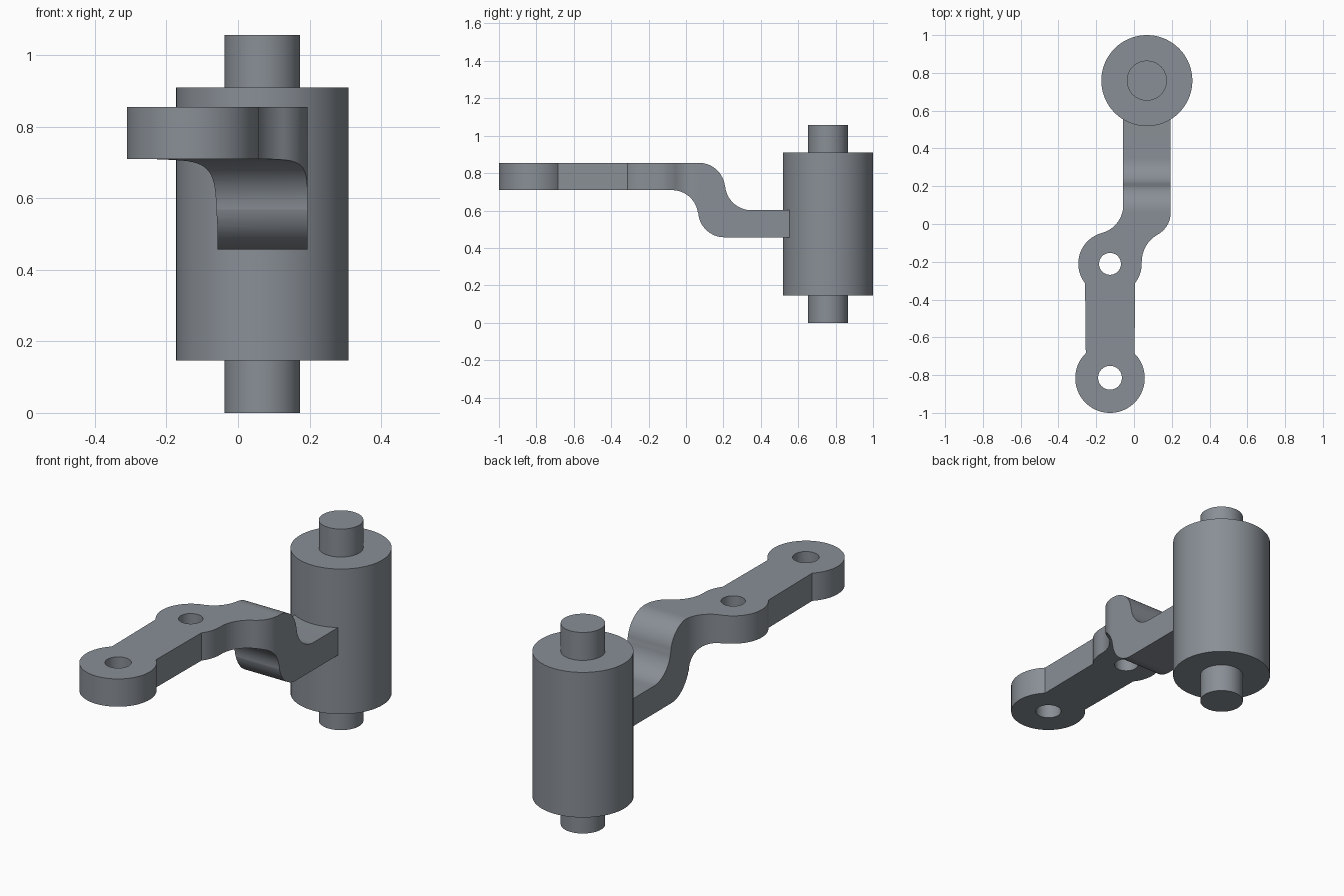
import bpy, bmesh
from math import radians, cos, sin
from mathutils import Vector

if "Cube" in bpy.data.objects:
    bpy.data.objects.remove(bpy.data.objects["Cube"])


def arc(cx, cy, r, a0, a1, n=16):
    return [(cx + r * cos(radians(a0 + (a1 - a0) * i / n)),
             cy + r * sin(radians(a0 + (a1 - a0) * i / n))) for i in range(n + 1)]


def add_object(name, bm):
    bmesh.ops.remove_doubles(bm, verts=bm.verts, dist=1e-4)
    bmesh.ops.recalc_face_normals(bm, faces=bm.faces)
    mesh = bpy.data.meshes.new(name)
    bm.to_mesh(mesh)
    bm.free()
    ob = bpy.data.objects.new(name, mesh)
    bpy.context.collection.objects.link(ob)
    return ob


def prism(name, points, place, direction):
    """Extrude a flat outline; place maps 2D points into 3D."""
    bm = bmesh.new()
    face = bm.faces.new([bm.verts.new(place(*p)) for p in points])
    ext = bmesh.ops.extrude_face_region(bm, geom=[face])
    verts = [v for v in ext["geom"] if isinstance(v, bmesh.types.BMVert)]
    bmesh.ops.translate(bm, verts=verts, vec=Vector(direction))
    # close the starting end
    rim = [e for e in bm.edges if e.is_boundary]
    if rim:
        bmesh.ops.holes_fill(bm, edges=rim)
    return add_object(name, bm)


def boolean(ob, cutter, operation):
    cutter.hide_render = True
    mod = ob.modifiers.new("cut", 'BOOLEAN')
    mod.operation, mod.object, mod.solver = operation, cutter, 'EXACT'
    bpy.context.view_layer.objects.active = ob
    bpy.ops.object.modifier_apply(modifier=mod.name)
    bpy.data.objects.remove(cutter)


steel = bpy.data.materials.new("dark_steel")
steel.diffuse_color = (0.25, 0.275, 0.305, 1)
steel.use_nodes = True
steel.node_tree.nodes["Principled BSDF"].inputs["Base Color"].default_value = steel.diffuse_color


def finish(ob):
    ob.data.materials.clear()
    ob.data.materials.append(steel)
    bpy.ops.object.select_all(action='DESELECT')
    ob.select_set(True)
    bpy.context.view_layer.objects.active = ob
    bpy.ops.object.shade_smooth_by_angle(angle=radians(25))


# Bracket arm: stepped side profile, trimmed by the plan outline
side = ([(-1.1, 0.855)]
        + arc(0.069, 0.715, 0.14, 90, 6)
        + arc(0.349, 0.742, 0.14, 187, 270)
        + [(0.58, 0.602), (0.58, 0.457)]
        + arc(0.205, 0.597, 0.14, 270, 180)
        + arc(-0.075, 0.569, 0.14, 0, 90)
        + [(-1.1, 0.709)])
arm = prism("bracket_arm", side, lambda y, z: (-0.5, y, z), (1, 0, 0))

plan = ([(-0.057, 0.56), (0.194, 0.56)]
        + arc(0.062, 0.06, 0.132, 0, -61)
        + arc(0.206, -0.20, 0.165, 119, 180)
        + arc(-0.127, -0.21, 0.168, -2, -37.5, 10)
        + arc(-0.127, -0.816, 0.184, 45.2, -225.8, 56)
        + arc(-0.127, -0.21, 0.168, -141.8, -254, 24)
        + arc(-0.21, 0.10, 0.153, -74, 0))
outline = prism("outline_cutter", plan, lambda x, y: (x, y, 0.3), (0, 0, 0.8))
boolean(arm, outline, 'INTERSECT')

# Bolt holes
for y, r in ((-0.211, 0.058), (-0.814, 0.063)):
    hole = prism("hole_cutter", arc(-0.127, y, r, 0, 352.5, 47),
                 lambda x, y: (x, y, 0.5), (0, 0, 0.6))
    boolean(arm, hole, 'DIFFERENCE')
finish(arm)

# Roller barrel with a stub pin at each end, lathed in one piece
bm = bmesh.new()
profile = [(0, 0), (0.106, 0), (0.106, 0.147), (0.241, 0.147),
           (0.241, 0.91), (0.106, 0.91), (0.106, 1.057), (0, 1.057)]
verts = [bm.verts.new((r, 0, z)) for r, z in profile]
edges = [bm.edges.new(pair) for pair in zip(verts, verts[1:])]
bmesh.ops.spin(bm, geom=verts + edges, cent=(0, 0, 0), axis=(0, 0, 1),
               angle=radians(360), steps=72)
roller = add_object("roller_with_pin", bm)
roller.location = (0.068, 0.759, 0)
finish(roller)
